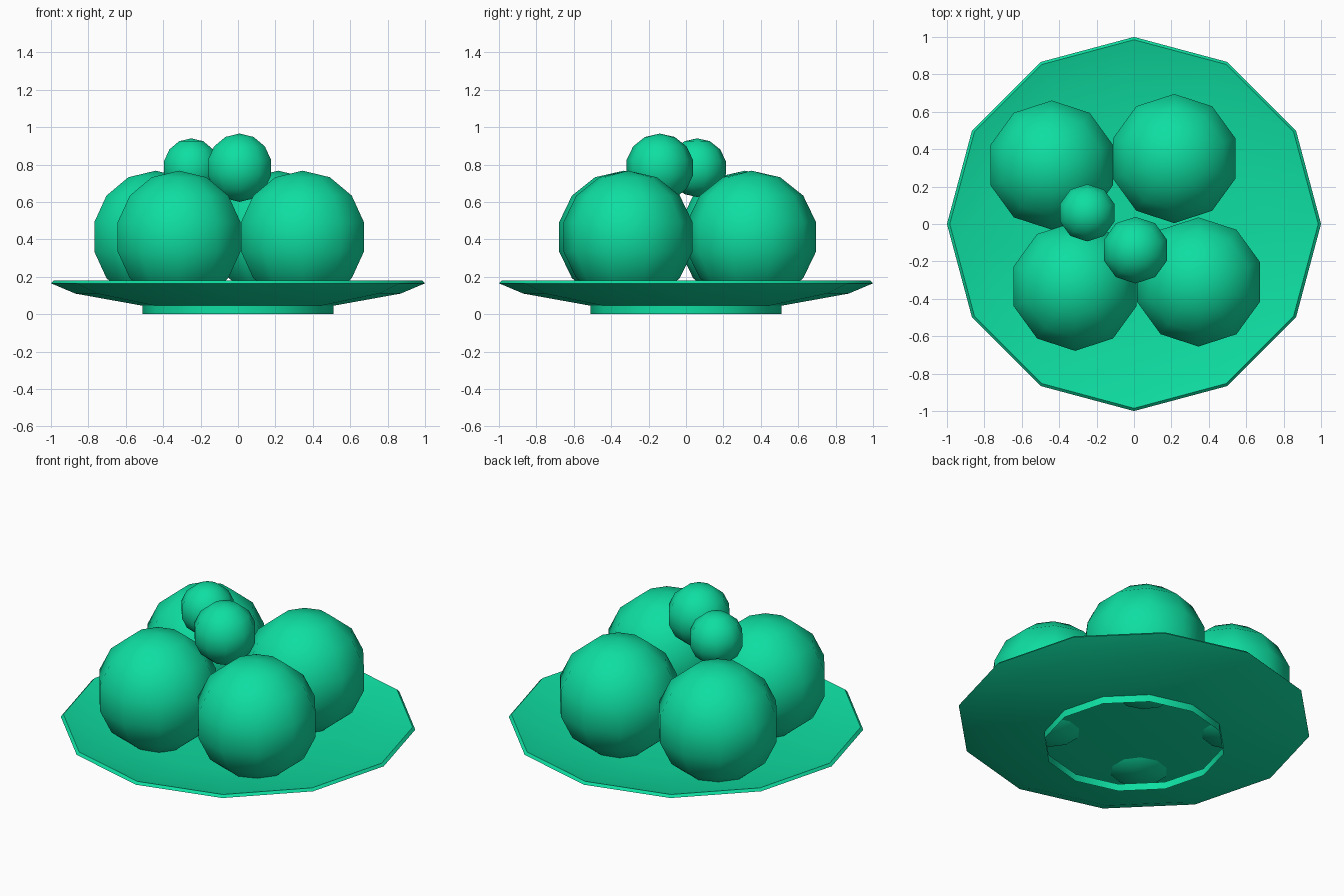
import bpy
import bmesh
from math import sin, cos, pi, tau, radians
from mathutils import Vector

default = bpy.data.objects.get("Cube")
if default:
    bpy.data.objects.remove(default, do_unlink=True)

green = bpy.data.materials.new("emerald_green")
green.use_nodes = True
colour = (0.0045, 0.73, 0.36, 1)
green.diffuse_color = colour
green.node_tree.nodes["Principled BSDF"].inputs["Base Color"].default_value = colour


def lathe(name, profile, sides, location, sharp_angle):
    """Spin a (radius, height) profile about z, with a corner on the y axis."""
    bm = bmesh.new()
    verts = [bm.verts.new((0, r, z)) for r, z in profile]
    edges = [bm.edges.new(pair) for pair in zip(verts, verts[1:])]
    bmesh.ops.spin(bm, geom=verts + edges, cent=(0, 0, 0), axis=(0, 0, 1),
                   angle=tau, steps=sides)
    bmesh.ops.remove_doubles(bm, verts=bm.verts, dist=0.0005)
    bmesh.ops.dissolve_degenerate(bm, edges=bm.edges, dist=0.0001)
    if bm.calc_volume(signed=True) < 0:
        bmesh.ops.reverse_faces(bm, faces=bm.faces)
    mesh = bpy.data.meshes.new(name)
    bm.to_mesh(mesh)
    bm.free()
    mesh.materials.append(green)
    obj = bpy.data.objects.new(name, mesh)
    obj.location = Vector(location)
    bpy.context.collection.objects.link(obj)
    bpy.ops.object.select_all(action="DESELECT")
    obj.select_set(True)
    bpy.context.view_layer.objects.active = obj
    bpy.ops.object.shade_smooth_by_angle(angle=radians(sharp_angle))
    return obj


def ball(name, radius, location):
    rings = 7
    arc = [(radius * sin(pi * i / rings), -radius * cos(pi * i / rings))
           for i in range(rings + 1)]
    lathe(name, arc, 10, location, 80)


# Dish: hollow foot ring, flared underside, thin rim and shallow bowl
dish = [(0.51, 0), (0.51, 0.045), (0.87, 0.11), (1, 0.165),
        (0.985, 0.18), (0.86, 0.145), (0.5, 0.1), (0, 0.1)]
lathe("plate", dish, 12, (0, 0, 0), 40)

# Four large balls resting in the dish
for side, x, y in (("back_right", -0.44, 0.315), ("back_left", 0.215, 0.35),
                   ("front_right", -0.315, -0.333), ("front_left", 0.345, -0.31)):
    ball(side + "_large_ball", 0.354, (x, y, 0.413))

# Two small balls on top
ball("front_small_ball", 0.1825, (0.008, -0.14, 0.783))
ball("back_small_ball", 0.157, (-0.25, 0.06, 0.783))
